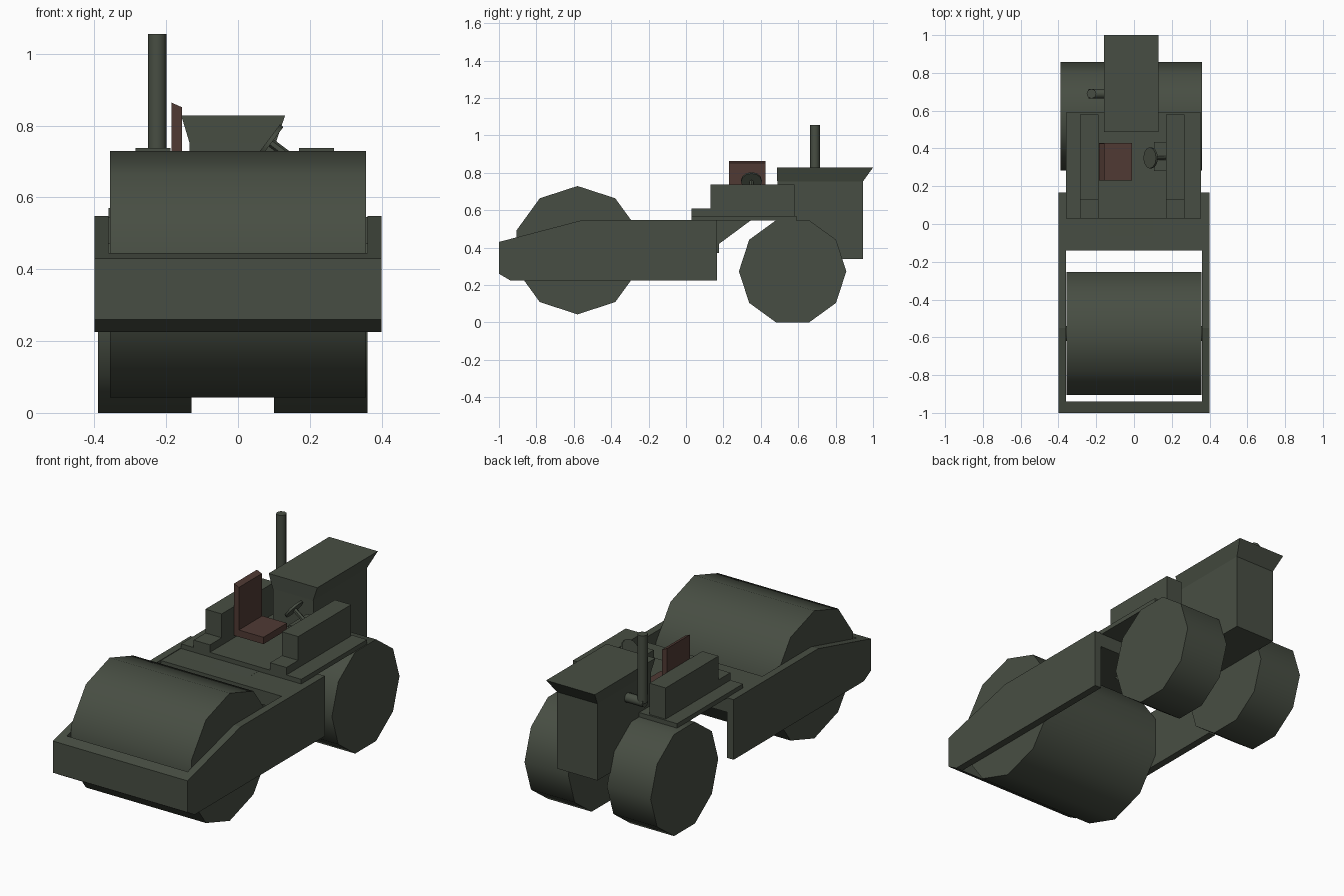
import bpy, bmesh, math
from mathutils import Vector

if "Cube" in bpy.data.objects:
    bpy.data.objects.remove(bpy.data.objects["Cube"])


def material(name, rgb):
    m = bpy.data.materials.new(name)
    m.diffuse_color = (*rgb, 1)
    m.use_nodes = True
    m.node_tree.nodes["Principled BSDF"].inputs["Base Color"].default_value = m.diffuse_color
    return m


GREEN = material("dark olive green", (0.064, 0.076, 0.056))
BROWN = material("seat brown", (0.080, 0.042, 0.034))


def finish(name, bm, mat, smooth=False):
    bmesh.ops.recalc_face_normals(bm, faces=bm.faces)
    me = bpy.data.meshes.new(name)
    bm.to_mesh(me)
    bm.free()
    me.materials.append(mat)
    ob = bpy.data.objects.new(name, me)
    bpy.context.collection.objects.link(ob)
    if smooth:
        bpy.ops.object.select_all(action='DESELECT')
        ob.select_set(True)
        bpy.context.view_layer.objects.active = ob
        bpy.ops.object.shade_smooth_by_angle(angle=math.radians(50))
    return ob


def side_profile(name, pts, x0, x1, mat=GREEN, smooth=False):
    """Extrude a (y, z) outline from x0 to x1."""
    bm = bmesh.new()
    f = bm.faces.new([bm.verts.new((x0, y, z)) for y, z in pts])
    ext = bmesh.ops.extrude_face_region(bm, geom=[f])
    moved = [v for v in ext["geom"] if isinstance(v, bmesh.types.BMVert)]
    bmesh.ops.translate(bm, verts=moved, vec=(x1 - x0, 0, 0))
    return finish(name, bm, mat, smooth)


def box(name, x0, x1, y0, y1, z0, z1, mat=GREEN):
    return side_profile(name, [(y0, z0), (y1, z0), (y1, z1), (y0, z1)], x0, x1, mat)


def roller(name, y, z, r, x0, x1, start):
    pts = [(y + r * math.cos(start + i * math.tau / 10),
            z + r * math.sin(start + i * math.tau / 10)) for i in range(10)]
    return side_profile(name, pts, x0, x1, smooth=True)


def rod(name, a, b, r, sides=8):
    """Cylinder between two points."""
    a, b = Vector(a), Vector(b)
    bm = bmesh.new()
    bmesh.ops.create_cone(bm, cap_ends=True, segments=sides, radius1=r, radius2=r, depth=(b - a).length)
    q = (b - a).to_track_quat('Z', 'Y')
    for v in bm.verts:
        v.co = q @ v.co + (a + b) / 2
    return finish(name, bm, GREEN, True)


# Rollers: one wide front drum, two rear wheels
roller("front_drum", -0.58, 0.386, 0.343, -0.357, 0.357, math.pi / 2)
roller("rear_wheel_left", 0.57, 0.273, 0.287, -0.39, -0.13, 0)
roller("rear_wheel_right", 0.57, 0.273, 0.287, 0.10, 0.36, 0)
rod("drum_axle", (-0.37, -0.58, 0.386), (0.37, -0.58, 0.386), 0.04)

# Frame around the drum
plate = [(-1, 0.26), (-0.94, 0.225), (0.167, 0.225), (0.167, 0.548), (-0.55, 0.548), (-1, 0.43)]
for side, x0, x1 in (("left", -0.4, -0.36), ("right", 0.36, 0.4)):
    side_profile("frame_side_" + side, plate, x0, x1)
side_profile("frame_front_bar", [(-1, 0.26), (-0.94, 0.225), (-0.94, 0.445), (-1, 0.43)], -0.36, 0.36)
box("frame_cross_plate", -0.36, 0.36, -0.14, 0.167, 0.47, 0.545)
side_profile("neck", [(-0.06, 0.50), (0.06, 0.37), (0.177, 0.37), (0.177, 0.42), (0.35, 0.548), (-0.06, 0.545)],
             -0.13, 0.10)

# Operator platform with stepped side lockers
box("platform", -0.36, 0.355, 0.03, 0.59, 0.545, 0.57)
step = [(0.03, 0.565), (0.58, 0.565), (0.58, 0.738), (0.13, 0.738), (0.13, 0.61), (0.03, 0.61)]
for side, x0 in (("left", -0.285), ("right", 0.17)):
    side_profile("side_locker_" + side, step, x0, x0 + 0.097)

# Engine body with flared hood top
box("engine_body", -0.135, 0.105, 0.49, 0.945, 0.34, 0.755)
bm = bmesh.new()
low = [bm.verts.new((x, y, 0.752)) for x, y in ((-0.135, 0.488), (0.105, 0.488), (0.105, 0.945), (-0.135, 0.945))]
top = [bm.verts.new((x, y, 0.828)) for x, y in ((-0.158, 0.486), (0.131, 0.486), (0.131, 1.0), (-0.158, 1.0))]
bm.faces.new(low)
bm.faces.new(top)
for i in range(4):
    j = (i + 1) % 4
    bm.faces.new((low[i], low[j], top[j], top[i]))
finish("hood_top", bm, GREEN)

# Exhaust pipe with elbow into the engine
rod("exhaust_stack", (-0.225, 0.69, 0.69), (-0.225, 0.69, 1.055), 0.026)
rod("exhaust_elbow", (-0.24, 0.69, 0.69), (-0.13, 0.69, 0.69), 0.026)

# Seat facing sideways
box("seat_cushion", -0.185, -0.01, 0.23, 0.43, 0.585, 0.622, BROWN)
back = side_profile("seat_back", [(0.23, 0.60), (0.425, 0.60), (0.425, 0.864), (0.23, 0.864)], -0.185, -0.156, BROWN)
for v in back.data.vertices:
    if v.co.x > -0.17 and v.co.z > 0.8:
        v.co.z -= 0.013
box("seat_base", -0.15, -0.05, 0.27, 0.39, 0.565, 0.59)

# Steering wheel and console
centre = Vector((0.088, 0.35, 0.755))
tilt = Vector((-0.8, 0, 0.6))
rod("steering_wheel", centre - tilt * 0.006, centre + tilt * 0.006, 0.056, 12)
rod("steering_column", centre, centre - tilt * 0.12, 0.012, 6)
box("console", 0.105, 0.172, 0.28, 0.435, 0.565, 0.70)
